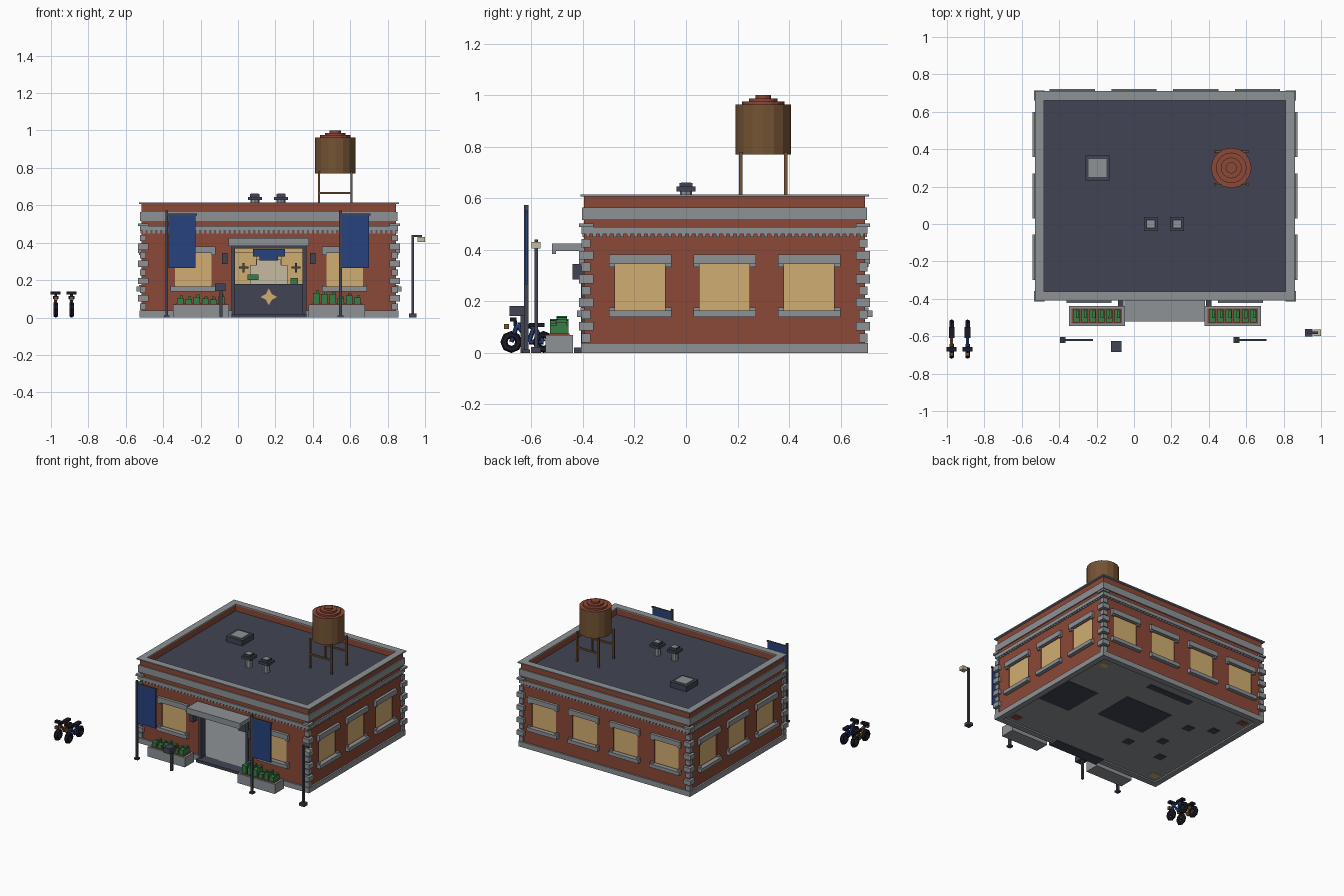
import bpy, bmesh, math, random
from mathutils import Vector

random.seed(4)
default = bpy.data.objects.get("Cube")
if default:
    bpy.data.objects.remove(default, do_unlink=True)


def material(name, red, green, blue):
    mat = bpy.data.materials.new(name)
    mat.use_nodes = True
    color = [(c / 255) ** 2.2 for c in (red, green, blue)] + [1]
    mat.diffuse_color = color
    mat.node_tree.nodes["Principled BSDF"].inputs["Base Color"].default_value = color
    return mat


brick = material("brick red", 138, 74, 58)
stone = material("stone grey", 140, 145, 148)
slate = material("dark slate", 67, 71, 84)
tan = material("warm tan", 208, 172, 112)
blue = material("flag blue", 44, 68, 125)
green = material("leaf green", 58, 125, 70)
wood = material("wood brown", 115, 84, 54)
black = material("rubber black", 32, 32, 42)
cream = material("pale cream", 196, 186, 160)

# Building footprint: centre, half sizes and wall thickness
CX, CY, HX, HY, THICK = 0.165, 0.15, 0.68, 0.545, 0.035
SIDES = ("front", "back", "right", "left")


def finish(name, bm, *mats):
    mesh = bpy.data.meshes.new(name)
    bm.to_mesh(mesh)
    bm.free()
    for mat in mats:
        mesh.materials.append(mat)
    obj = bpy.data.objects.new(name, mesh)
    bpy.context.collection.objects.link(obj)
    return obj


def boxes(name, mat, items, inward=None):
    """Boxes given as low and high corners; faces pointing inward turn tan."""
    bm = bmesh.new()
    for low, high in items:
        low, high = Vector(low), Vector(high)
        made = bmesh.ops.create_cube(bm, size=1)["verts"]
        for v in made:
            v.co = (low + high) / 2 + v.co * (high - low)
    if not inward:
        return finish(name, bm, mat)
    bm.normal_update()
    for face in bm.faces:
        face.material_index = int(face.normal.dot(inward) > 0.9)
    return finish(name, bm, mat, tan)


def block(x, y, z, wide, deep, tall):
    """A box standing on height z, centred on x and y."""
    return (x - wide / 2, y - deep / 2, z), (x + wide / 2, y + deep / 2, z + tall)


def on(side, u0, u1, d0, d1, z0, z1):
    """A box along a wall: u runs along it, d points out of it."""
    if side in ("front", "back"):
        s = -1 if side == "front" else 1
        ys = sorted(CY + s * (HY + d) for d in (d0, d1))
        return (CX + u0, ys[0], z0), (CX + u1, ys[1], z1)
    s = 1 if side == "right" else -1
    xs = sorted(CX + s * (HX + d) for d in (d0, d1))
    return (xs[0], CY + u0, z0), (xs[1], CY + u1, z1)


def half(side):
    return HX if side in ("front", "back") else HY


def ring(name, mat, out, inn, z0, z1):
    boxes(name, mat, [on(s, -half(s) - out, half(s) + out, -inn, out, z0, z1) for s in SIDES])


def rods(name, mat, items, sides=8):
    """Round bars from start to end with a radius."""
    bm = bmesh.new()
    for start, end, radius in items:
        start, end = Vector(start), Vector(end)
        axis = end - start
        made = bmesh.ops.create_cone(bm, cap_ends=True, segments=sides, radius1=radius,
                                     radius2=radius, depth=axis.length)["verts"]
        turn = axis.to_track_quat("Z", "Y")
        for v in made:
            v.co = turn @ v.co + (start + end) / 2
    return finish(name, bm, mat)


# Walls with window and door openings
SILL, HEAD, REACH, DOOR = 0.165, 0.345, 0.097, 0.2
windows = {"front": (-0.405, 0.405), "back": (-0.495, -0.165, 0.165, 0.495),
           "right": (-0.328, 0, 0.328), "left": (-0.328, 0, 0.328)}
inside = {"front": (0, 1, 0), "back": (0, -1, 0), "right": (-1, 0, 0), "left": (1, 0, 0)}
BASE, ROOF = 0.01, 0.555
panes, lintels, sills = [], [], []
for side in SIDES:
    gaps = [(u - REACH, u + REACH, SILL, HEAD) for u in windows[side]]
    if side == "front":
        gaps.append((-DOOR, DOOR, BASE, 0.39))
    parts, edge = [], -half(side)
    for a, b, low, high in sorted(gaps):
        parts += [on(side, edge, a, -THICK, 0, BASE, ROOF), on(side, a, b, -THICK, 0, high, ROOF)]
        if low > BASE:
            parts.append(on(side, a, b, -THICK, 0, BASE, low))
        edge = b
    parts.append(on(side, edge, half(side), -THICK, 0, BASE, ROOF))
    boxes(side + "_wall", brick, parts, Vector(inside[side]))
    for u in windows[side]:
        wide = REACH + 0.024
        panes.append(on(side, u - REACH, u + REACH, -0.025, -0.006, SILL, HEAD))
        sills.append(on(side, u - wide, u + wide, 0, 0.028, SILL - 0.026, SILL))
        lintels.append(on(side, u - wide, u + wide, 0, 0.02, HEAD, HEAD + 0.036))
        for s in (-1, 1):
            end = sorted((u + s * wide, u + s * REACH))
            lintels.append(on(side, *end, 0, 0.014, HEAD - 0.012, HEAD))
            sills.append(on(side, *end, 0, 0.014, SILL, SILL + 0.01))
boxes("window_panes", tan, panes)
boxes("window_sills", stone, sills)
boxes("window_lintels", stone, lintels)

# Parapet, bands and plinth
ring("parapet", brick, 0, THICK - 0.002, ROOF, 0.607)
ring("parapet_cap", stone, 0.015, THICK, 0.607, 0.615)
ring("upper_band", stone, 0.008, 0.005, 0.515, 0.565)
ring("lower_band", stone, 0.01, 0.005, 0.462, 0.488)
plinth = [on(s, -half(s) - 0.012, half(s) + 0.012, -THICK + 0.005, 0.012, 0, 0.038) for s in SIDES[1:]]
for s in (-1, 1):
    plinth.append(on("front", *sorted((s * DOOR, s * (HX + 0.012))), -THICK + 0.005, 0.012, 0, 0.038))
boxes("plinth", stone, plinth)
dentils = []
for side in SIDES:
    count = int(half(side) * 2 / 0.026)
    for i in range(count):
        u = -half(side) + (i + 0.5) * half(side) * 2 / count
        dentils.append(on(side, u - 0.007, u + 0.007, 0, 0.007, 0.45, 0.463))
boxes("dentils", stone, dentils)

# Corner quoins, alternating in reach, with a small one between the bands
quoins = []
for sx in (-1, 1):
    for sy in (-1, 1):
        for i in range(10):
            long, out = (0.056, 0.02) if i % 2 else (0.034, 0.01)
            level, tall = (0.488, 0.014) if i == 9 else (0.04 + i * 0.046, 0.034)
            cx, cy = CX + sx * (HX + out - long / 2), CY + sy * (HY + out - long / 2)
            quoins.append(block(cx, cy, level, long, long, tall))
boxes("corner_quoins", stone, quoins)

# Roof and floor
W, D = 2 * (HX - THICK), 2 * (HY - THICK)
boxes("roof", slate, [block(CX, CY, 0.545, W, D, 0.02)])
boxes("floor", stone, [block(CX, CY, 0.006, W, D, 0.014)])


def floor_patches(name, mat, spots, wide, deep):
    boxes(name, mat, [block(x, y, 0.002, wide, deep, 0.005) for x, y in spots])


floor_patches("underside_counter_patch", slate, [(0.187, 0.23)], 0.38, 0.3)
floor_patches("underside_side_patch", slate, [(0.68, 0.14)], 0.25, 0.3)
floor_patches("underside_strip", slate, [(0.18, 0.58)], 0.36, 0.05)
floor_patches("underside_squares", slate, [(-0.01, -0.07), (-0.18, 0.08), (-0.2, 0.32),
                                           (-0.35, 0.4), (-0.3, -0.09)], 0.06, 0.06)
floor_patches("underside_brick_corners", brick, [(0.76, -0.3), (-0.43, 0.6)], 0.06, 0.05)
floor_patches("underside_tan_corners", tan, [(0.76, 0.6), (-0.43, -0.3)], 0.06, 0.05)

# Roof hatch and vents
boxes("hatch_base", slate, [block(-0.195, 0.3, 0.56, 0.13, 0.135, 0.044)])
boxes("hatch_lid", stone, [block(-0.195, 0.3, 0.604, 0.095, 0.095, 0.006)])
rods("vent_stems", stone, [((x, 0, 0.56), (x, 0, 0.63), 0.024) for x in (0.09, 0.23)])
boxes("vent_caps", slate, [block(x, 0, z, w, w, 0.018) for x in (0.09, 0.23)
                           for z, w in ((0.627, 0.075), (0.642, 0.05))])
boxes("vent_tops", stone, [block(x, 0, 0.66, 0.04, 0.04, 0.002) for x in (0.09, 0.23)])

# Water tank on legs with a stepped lid
tx, ty, leg = 0.52, 0.3, 0.087
rods("tank_barrel", wood, [((tx, ty, 0.77), (tx, ty, 0.958), 0.108)], 16)
rods("tank_lid", brick, [((tx, ty, 0.958), (tx, ty, 0.963 + i * 0.0123), 0.108 - i * 0.026)
                         for i in range(4)], 16)
legs = [block(tx + a, ty + b, 0.56, 0.013, 0.013, 0.22) for a in (-leg, leg) for b in (-leg, leg)]
legs += [block(tx, ty + b, 0.66, leg * 2, 0.01, 0.012) for b in (-leg, leg)]
boxes("tank_legs", wood, legs)

# Entrance: frame, step, awning and wall lamps
frame = [on("front", *sorted((s * DOOR, s * (DOOR - 0.02))), -0.04, 0.012, 0, 0.39) for s in (-1, 1)]
frame.append(on("front", -DOOR, DOOR, -0.04, 0.012, 0.37, 0.39))
boxes("door_frame", slate, frame)
boxes("door_step", slate, [on("front", -DOOR, DOOR, -0.04, 0.04, 0, 0.02)])
boxes("awning", stone, [on("front", -0.215, 0.215, 0, 0.125, 0.395, 0.425),
                        on("front", -0.215, 0.215, 0.11, 0.125, 0.383, 0.4)])
boxes("wall_lamps", slate, [on("front", u - 0.015, u + 0.015, 0, 0.045, 0.285, 0.345)
                            for u in (-0.235, 0.235)])

# Interior counter with emblem and the display behind it
boxes("counter", slate, [block(CX, 0.2, 0.02, 0.46, 0.2, 0.16)])
bm = bmesh.new()
star = [bm.verts.new((CX + r * math.cos(a), 0.096, 0.11 + r * math.sin(a)))
        for i in range(8) for r, a in [((0.022, 0.045)[i % 2 == 0], i * math.pi / 4)]]
bm.faces.new(star)
finish("counter_star", bm, tan)
boxes("display_board", cream, [block(CX, 0.42, 0.02, 0.2, 0.01, 0.26),
                               block(CX, 0.42, 0.28, 0.13, 0.01, 0.03)])
boxes("display_banner", blue, [block(CX, 0.41, 0.325, 0.17, 0.01, 0.04),
                               block(CX, 0.41, 0.305, 0.1, 0.01, 0.02)])
boxes("display_goods", green, [block(0.08, 0.2, 0.2, 0.06, 0.04, 0.03),
                               block(0.3, 0.2, 0.18, 0.04, 0.04, 0.03)])
boxes("wall_crosses", slate, [block(x, 0.65, 0.267 - tall / 2, wide, 0.008, tall)
                              for x in (0.03, 0.31) for wide, tall in ((0.05, 0.01), (0.012, 0.05))])

# Planters with clipped plants and a few blossoms
planters, plants, blossoms = [], [], []
for s in (-1, 1):
    px, py = CX + s * 0.363, -0.492
    planters.append(block(px, py, 0, 0.3, 0.105, 0.07))
    for i in range(6):
        x, tall = px + (i - 2.5) * 0.044, random.uniform(0.035, 0.075)
        plants.append(block(x, py, 0.06, 0.034, 0.07, tall))
        plants.append(block(x + 0.006, py + 0.01, 0.06, 0.016, 0.04, tall + 0.012))
        if i == 4:
            blossoms.append(block(x, py - 0.01, 0.06 + tall, 0.014, 0.014, 0.014))
boxes("planters", stone, planters)
boxes("planter_soil", brick, [block(CX + s * 0.363, -0.492, 0.066, 0.27, 0.08, 0.008) for s in (-1, 1)])
boxes("plants", green, plants)
boxes("blossoms", brick, blossoms)

# Flags on poles
fy = -0.62
poles, flags = [], []
for x in (-0.38, 0.548):
    poles += [block(x, fy, 0, 0.014, 0.016, 0.573), block(x, fy, 0, 0.03, 0.03, 0.012),
              block(x + 0.08, fy, 0.545, 0.16, 0.01, 0.01)]
    flags.append(block(x + 0.08, fy, 0.265, 0.145, 0.008, 0.28))
boxes("flag_poles", slate, poles)
boxes("flags", blue, flags)

# Post box and street lamp
boxes("post_box", slate, [block(-0.095, -0.655, 0.142, 0.055, 0.06, 0.04),
                          block(-0.09, -0.635, 0, 0.016, 0.016, 0.145)])
lx, ly = 0.935, -0.582
boxes("lamp_post", slate, [block(lx, ly, 0, 0.04, 0.04, 0.022), block(lx, ly, 0, 0.014, 0.014, 0.44),
                           block(lx + 0.025, ly, 0.43, 0.05, 0.012, 0.01)])
boxes("lamp_head", cream, [block(0.98, ly, 0.405, 0.04, 0.036, 0.025)])

# Two bicycles with chunky tyres
for name, bx, paint in (("outer", -0.975, wood), ("inner", -0.89, blue)):
    for part, y in (("front", -0.678), ("rear", -0.553)):
        bpy.ops.mesh.primitive_torus_add(location=(bx, y, 0.042), rotation=(0, math.pi / 2, 0),
                                         major_radius=0.029, minor_radius=0.014,
                                         major_segments=8, minor_segments=6)
        wheel = bpy.context.object
        wheel.name = name + "_bike_" + part + "_wheel"
        wheel.data.materials.append(black)
    hub, back, crank = (bx, -0.678, 0.042), (bx, -0.553, 0.042), (bx, -0.61, 0.042)
    head, seat = (bx, -0.655, 0.11), (bx, -0.59, 0.1)
    rods(name + "_bike_frame", paint, [(a, b, 0.009) for a, b in (
        (hub, head), (head, seat), (head, crank), (seat, crank), (seat, back), (crank, back))], 6)
    boxes(name + "_bike_lamp", wood, [block(bx, -0.697, 0.092, 0.02, 0.02, 0.02)])
    boxes(name + "_bike_saddle_and_bars", black, [block(bx, -0.58, 0.1, 0.03, 0.06, 0.016),
                                                  block(bx, -0.67, 0.122, 0.054, 0.026, 0.016),
                                                  block(bx, -0.663, 0.105, 0.014, 0.014, 0.02)])
